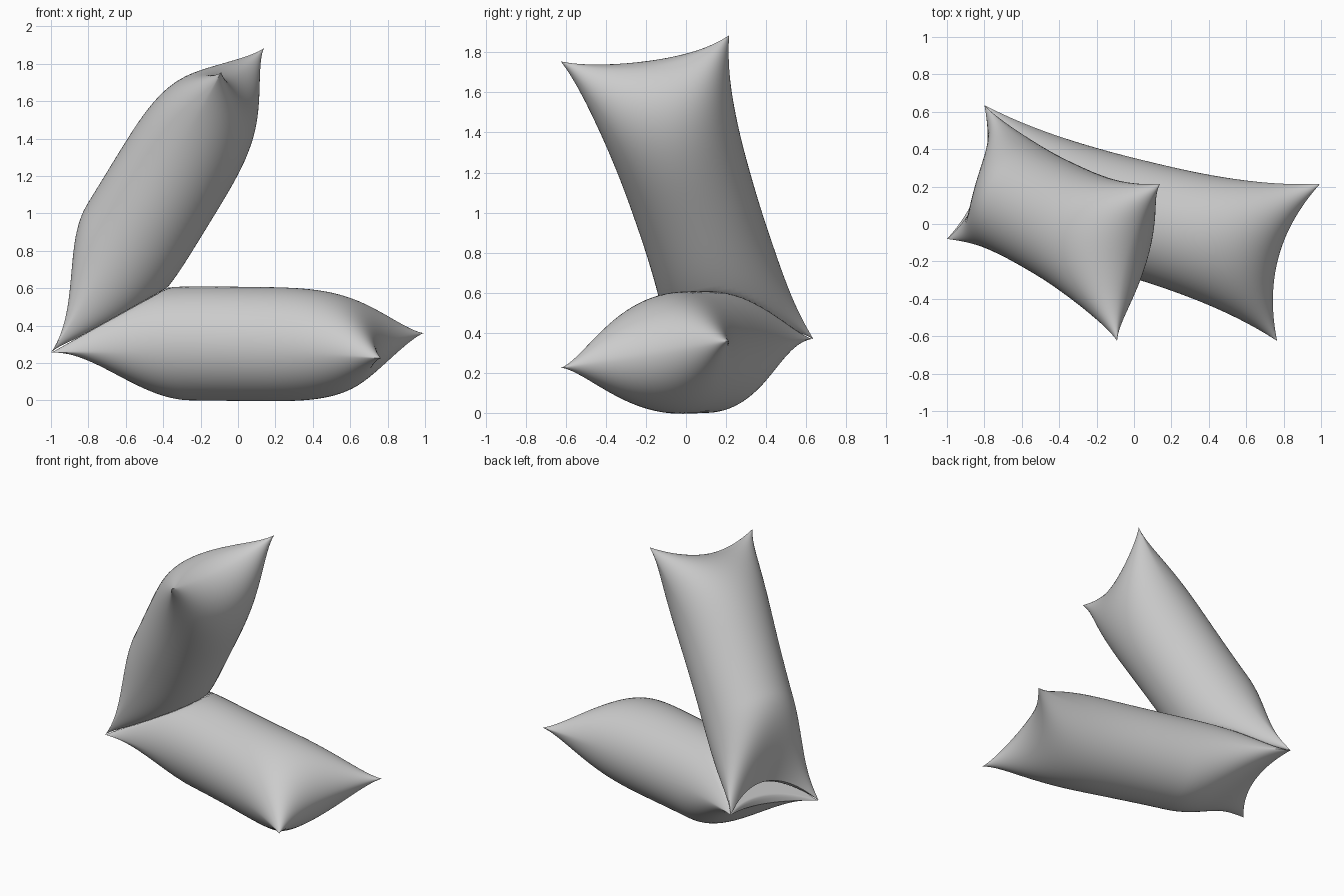
import bpy, bmesh, math
from mathutils import Vector

if "Cube" in bpy.data.objects:
    bpy.data.objects.remove(bpy.data.objects["Cube"])

# Shared hinge corners and the free corners of each cushion (front, rear)
HINGE = (Vector((-1.0, -0.08, 0.255)), Vector((-0.80, 0.635, 0.37)))
SEAT = (Vector((0.765, -0.625, 0.225)), Vector((0.995, 0.215, 0.36)))
BACK = (Vector((-0.09, -0.625, 1.755)), Vector((0.14, 0.215, 1.885)))
THICK = 0.305
NU, NV = 72, 44


def axis(free):
    """In-plane direction from the hinge, at right angles to it."""
    w = (HINGE[1] - HINGE[0]).normalized()
    d = (free[0] + free[1] - HINGE[0] - HINGE[1]) / 2
    return (d - w * d.dot(w)).normalized()


HALF_TAN = math.tan(axis(SEAT).angle(axis(BACK)) / 2)


def cushion(name, free, other, hinge_inset):
    along = axis(free)
    length = ((free[0] + free[1] - HINGE[0] - HINGE[1]) / 2).length
    across = (HINGE[1] - HINGE[0]).normalized()
    inner = along.cross(across).normalized()
    if inner.dot(axis(other)) < 0:
        inner = -inner

    def point(i, j, side):
        a = math.sin(math.pi * (i / NU - 0.5))
        v = math.sin(math.pi * (j / NV - 0.5))
        # Seams pull inwards between the corners
        e = 0.12 if a > 0 else hinge_inset
        u = (a * (1 - e * (1 - v * v)) + 1) / 2
        t = (v * (1 - 0.24 * (1 - abs(a) ** 2.5)) + 1) / 2
        p = HINGE[0].lerp(HINGE[1], t).lerp(free[0].lerp(free[1], t), u)
        # Inflated height, softly tapered on the outside of the hinge
        h = THICK * max(0, 1 - v * v) ** (0.5 + 0.3 * a ** 4)
        if side < 0 and a < 0:
            h *= math.sin(math.pi / 2 * min(1, (1 + a) * length / 2 / 0.65))
        else:
            h *= max(0, 1 - a ** 4) ** 0.55
        # The inside presses flat against the other cushion
        if side > 0:
            h = min(h, max(0, HALF_TAN * (p - HINGE[0]).dot(along) - 0.001))
        return p + inner * (h * side)

    bm = bmesh.new()
    for side in (1, -1):
        grid = [[bm.verts.new(point(i, j, side)) for j in range(NV + 1)]
                for i in range(NU + 1)]
        for i in range(NU):
            for j in range(NV):
                bm.faces.new((grid[i][j], grid[i + 1][j],
                              grid[i + 1][j + 1], grid[i][j + 1]))
    bmesh.ops.remove_doubles(bm, verts=bm.verts, dist=0.0002)
    bmesh.ops.recalc_face_normals(bm, faces=bm.faces)
    mesh = bpy.data.meshes.new(name)
    bm.to_mesh(mesh)
    bm.free()
    ob = bpy.data.objects.new(name, mesh)
    bpy.context.collection.objects.link(ob)
    bpy.ops.object.select_all(action='DESELECT')
    ob.select_set(True)
    bpy.context.view_layer.objects.active = ob
    bpy.ops.object.shade_smooth_by_angle(angle=math.radians(50))


# Lower and leaning cushions joined along one seam
cushion("lower_cushion", SEAT, BACK, 0.10)
cushion("leaning_cushion", BACK, SEAT, 0.2)
